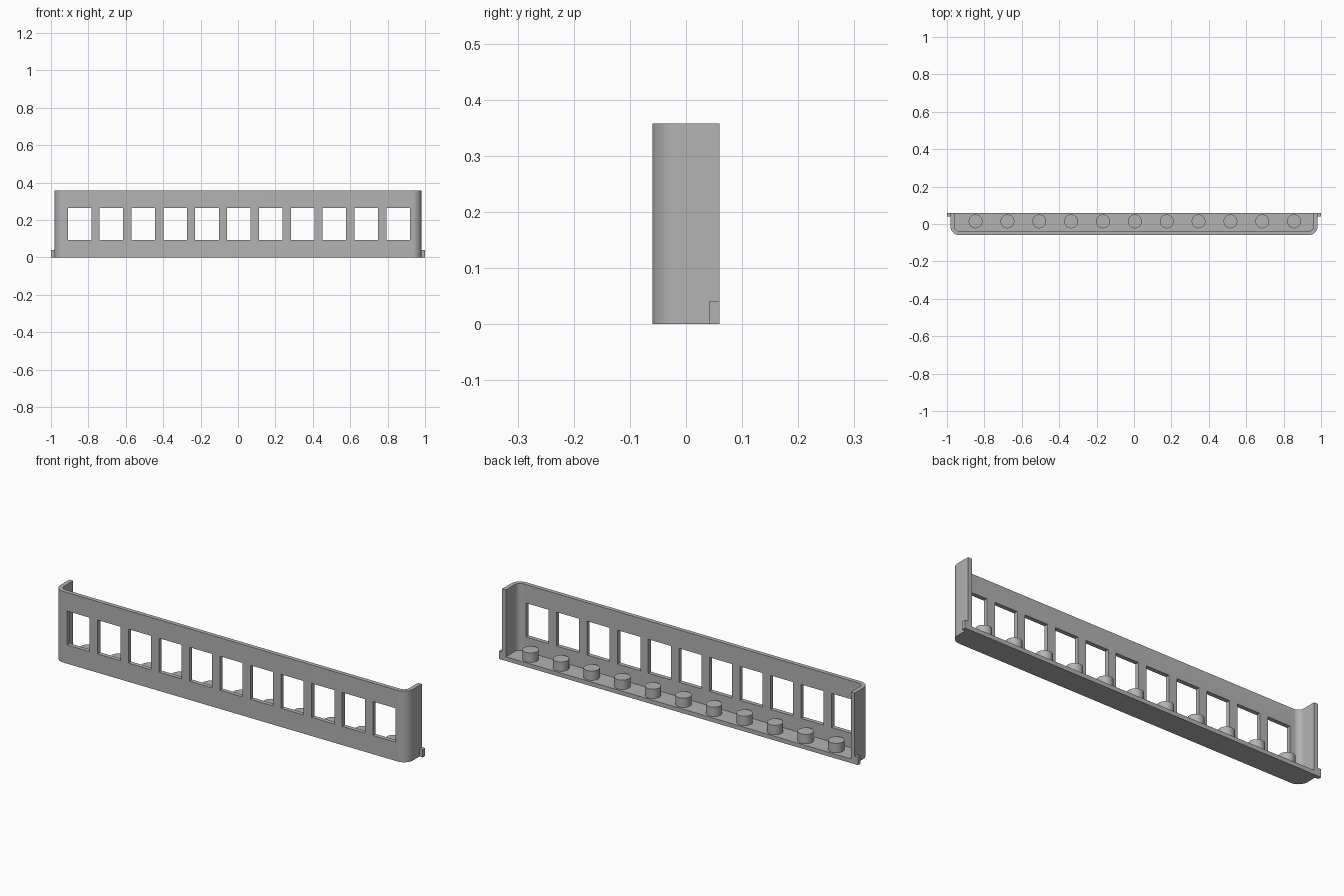
import bpy, bmesh, math
from mathutils import Matrix

cube = bpy.data.objects.get("Cube")
if cube:
    bpy.data.objects.remove(cube)

HALF_X, HALF_Y, HEIGHT = 0.982, 0.06, 0.358
WALL, RADIUS = 0.021, 0.05
COUNT, FIRST, PITCH = 11, -0.847, 0.1703
centres = [FIRST + i * PITCH for i in range(COUNT)]

grey = bpy.data.materials.new("plain grey")
grey.use_nodes = True
grey.diffuse_color = (0.45, 0.45, 0.45, 1)
grey.node_tree.nodes["Principled BSDF"].inputs["Base Color"].default_value = grey.diffuse_color


def finish(name, bm):
    bmesh.ops.recalc_face_normals(bm, faces=bm.faces)
    mesh = bpy.data.meshes.new(name)
    bm.to_mesh(mesh)
    bm.free()
    mesh.materials.append(grey)
    ob = bpy.data.objects.new(name, mesh)
    bpy.context.collection.objects.link(ob)
    return ob


def add_box(bm, low, high):
    size = [b - a for a, b in zip(low, high)]
    mid = [(a + b) / 2 for a, b in zip(low, high)]
    matrix = Matrix.Translation(mid) @ Matrix.Diagonal((*size, 1))
    bmesh.ops.create_cube(bm, size=1, matrix=matrix)


def tray_block(name, half_x, front, back, radius, z0, z1, steps=10):
    """Extruded outline with two rounded front corners."""
    corner = []
    for i in range(steps + 1):
        a = math.pi / 2 * i / steps
        corner.append((half_x - radius + radius * math.sin(a),
                       front + radius - radius * math.cos(a)))
    outline = corner + [(half_x, back), (-half_x, back)]
    outline += [(-x, y) for x, y in reversed(corner)]
    bm = bmesh.new()
    face = bm.faces.new([bm.verts.new((x, y, z0)) for x, y in outline])
    top = bmesh.ops.extrude_face_region(bm, geom=[face])["geom"]
    verts = [v for v in top if isinstance(v, bmesh.types.BMVert)]
    bmesh.ops.translate(bm, verts=verts, vec=(0, 0, z1 - z0))
    return finish(name, bm)


def cut(target, cutter):
    mod = target.modifiers.new("cut", "BOOLEAN")
    mod.operation, mod.solver, mod.object = "DIFFERENCE", "EXACT", cutter
    activate(target)
    bpy.ops.object.modifier_apply(modifier=mod.name)
    bpy.data.objects.remove(cutter)


def activate(ob):
    bpy.ops.object.select_all(action="DESELECT")
    ob.select_set(True)
    bpy.context.view_layer.objects.active = ob


# Open-backed tray: front wall, end walls and floor in one piece
body = tray_block("panel_body", HALF_X, -HALF_Y, HALF_Y, RADIUS, 0, HEIGHT)
hollow = tray_block("hollow_cutter", HALF_X - WALL, WALL - HALF_Y, 0.2,
                    RADIUS - WALL, WALL, 0.5)
cut(body, hollow)

# Row of window openings
bm = bmesh.new()
for x in centres:
    add_box(bm, (x - 0.063, -0.1, 0.094), (x + 0.063, 0, 0.265))
cut(body, finish("window_cutter", bm))
activate(body)
bpy.ops.object.shade_smooth_by_angle(angle=math.radians(30))

# Round pegs on the floor behind each window
bm = bmesh.new()
PEG_TOP, PEG_BASE = 0.068, 0.015
for x in centres:
    bmesh.ops.create_cone(bm, cap_ends=True, segments=40, radius1=0.037, radius2=0.037,
                          depth=PEG_TOP - PEG_BASE,
                          matrix=Matrix.Translation((x, 0.014, (PEG_TOP + PEG_BASE) / 2)))
pegs = finish("floor_pegs", bm)
activate(pegs)
bpy.ops.object.shade_smooth_by_angle(angle=math.radians(30))

# Small locating tabs at the lower back of both ends
for name, side in (("left_tab", 1), ("right_tab", -1)):
    bm = bmesh.new()
    xs = sorted((side * (HALF_X - 0.002), side))
    add_box(bm, (xs[0], 0.041, 0), (xs[1], HALF_Y, 0.04))
    finish(name, bm)
